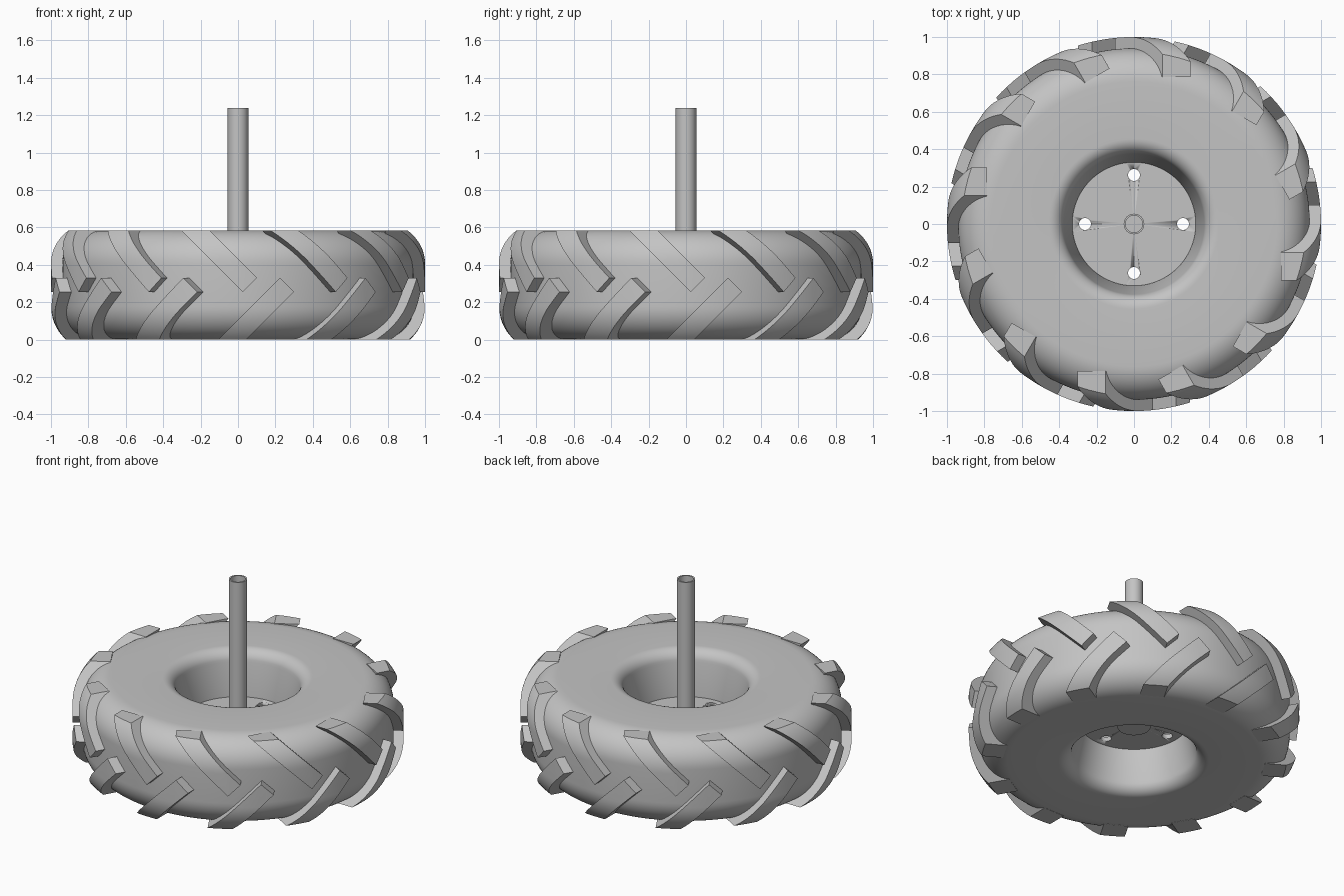
import bpy, bmesh, math
from mathutils import Matrix, Vector

if "Cube" in bpy.data.objects:
    bpy.data.objects.remove(bpy.data.objects["Cube"], do_unlink=True)

HEIGHT = 0.585
MID = HEIGHT / 2
LUGS = 12

grey = bpy.data.materials.new("plain grey")
grey.use_nodes = True
grey.diffuse_color = (0.55, 0.55, 0.55, 1)
grey.node_tree.nodes["Principled BSDF"].inputs["Base Color"].default_value = grey.diffuse_color


def make(name, bm, angle=35):
    bmesh.ops.recalc_face_normals(bm, faces=bm.faces)
    mesh = bpy.data.meshes.new(name)
    bm.to_mesh(mesh)
    bm.free()
    mesh.materials.append(grey)
    ob = bpy.data.objects.new(name, mesh)
    bpy.context.collection.objects.link(ob)
    bpy.ops.object.select_all(action='DESELECT')
    ob.select_set(True)
    bpy.context.view_layer.objects.active = ob
    bpy.ops.object.shade_smooth_by_angle(angle=math.radians(angle))
    return ob


def lathe(name, profile, segments):
    """Spin a closed (radius, z) outline around the z axis."""
    bm = bmesh.new()
    rings = []
    for r, z in profile:
        if r == 0:
            rings.append([bm.verts.new((0, 0, z))] * segments)
        else:
            rings.append([bm.verts.new((r * math.cos(a), r * math.sin(a), z))
                          for a in (math.tau * i / segments for i in range(segments))])
    for k, low in enumerate(rings):
        high = rings[(k + 1) % len(rings)]
        for i in range(segments):
            j = (i + 1) % segments
            corners = list(dict.fromkeys((low[i], low[j], high[j], high[i])))
            if len(corners) > 2:
                bm.faces.new(corners)
    return make(name, bm)


def arc(cr, cz, radius, start, end, steps):
    angles = (math.radians(start + (end - start) * i / steps) for i in range(steps + 1))
    return [(cr + radius * math.cos(a), cz + radius * math.sin(a)) for a in angles]


def mirrored(half):
    """Complete an upper half outline with its reflection about mid height."""
    return half + [(r, HEIGHT - z) for r, z in reversed(half)]


def boolean(ob, cutter, operation):
    mod = ob.modifiers.new("cut", 'BOOLEAN')
    mod.object, mod.operation, mod.solver = cutter, operation, 'EXACT'
    graph = bpy.context.evaluated_depsgraph_get()
    old = ob.data
    ob.data = bpy.data.meshes.new_from_object(ob.evaluated_get(graph))
    ob.modifiers.clear()
    bpy.data.meshes.remove(old)


def discard(ob):
    bpy.data.objects.remove(ob, do_unlink=True)


# Tyre with rounded shoulders and a tapered centre opening
wall = [(0.33, 0.31), (0.375, 0.51)]
lip = arc(0.455, 0.505, 0.08, 165, 90, 8)
shoulder = arc(0.76, 0.405, 0.18, 90, 0, 14)
lathe("tyre", mirrored(wall + lip + shoulder), 128)

# Envelope that limits the lugs
limit = math.degrees(math.asin(0.179 / 0.24))
envelope = lathe("lug_envelope",
                 mirrored([(0.5, 0.584)] + arc(0.76, 0.405, 0.24, limit, 0, 10)), 144)
envelope.hide_render = True


def lug_ring(name, end_x, side):
    """Slanted bar trimmed to the envelope, then repeated around the tyre."""
    along = Vector((-1, 0, side)).normalized()
    across = Vector((side, 0, 1)).normalized()
    start = Vector((end_x, 0, MID))
    bm = bmesh.new()
    rows = [[bm.verts.new(start + along * d + across * w + Vector((0, y, 0)))
             for d, w in ((0, -0.053), (0.7, -0.053), (0.7, 0.053), (0, 0.053))]
            for y in (-1.1, -0.785)]
    for row in rows:
        bm.faces.new(row)
    for i in range(4):
        j = (i + 1) % 4
        bm.faces.new((rows[0][i], rows[0][j], rows[1][j], rows[1][i]))
    bar = make("lug_blank", bm)
    boolean(bar, envelope, 'INTERSECT')
    ring = bmesh.new()
    for k in range(LUGS):
        copy = bar.data.copy()
        copy.transform(Matrix.Rotation(math.tau * k / LUGS, 4, 'Z'))
        ring.from_mesh(copy)
        bpy.data.meshes.remove(copy)
    discard(bar)
    make(name, ring, 30)


lug_ring("upper_lugs", 0.064, 1)
lug_ring("lower_lugs", 0.262, -1)
discard(envelope)

# Hub plate with four bolt holes
hub = lathe("hub_plate", [(0, 0.27), (0.336, 0.27), (0.336, 0.30), (0, 0.30)], 48)
bm = bmesh.new()
for k in range(4):
    a = math.tau * k / 4
    bmesh.ops.create_cone(bm, cap_ends=True, segments=24, radius1=0.032, radius2=0.032, depth=0.3,
                          matrix=Matrix.Translation((0.262 * math.cos(a), 0.262 * math.sin(a), MID)))
drill = make("bolt_hole_cutter", bm)
drill.hide_render = True
boolean(hub, drill, 'DIFFERENCE')
discard(drill)

# Boss under the plate and hollow axle above it
lathe("hub_boss", [(0, 0.235), (0.1, 0.235), (0.1, 0.275), (0, 0.275)], 32)
lathe("axle_tube", [(0.055, 0.29), (0.055, 1.24), (0.045, 1.24), (0.045, 0.29)], 32)
